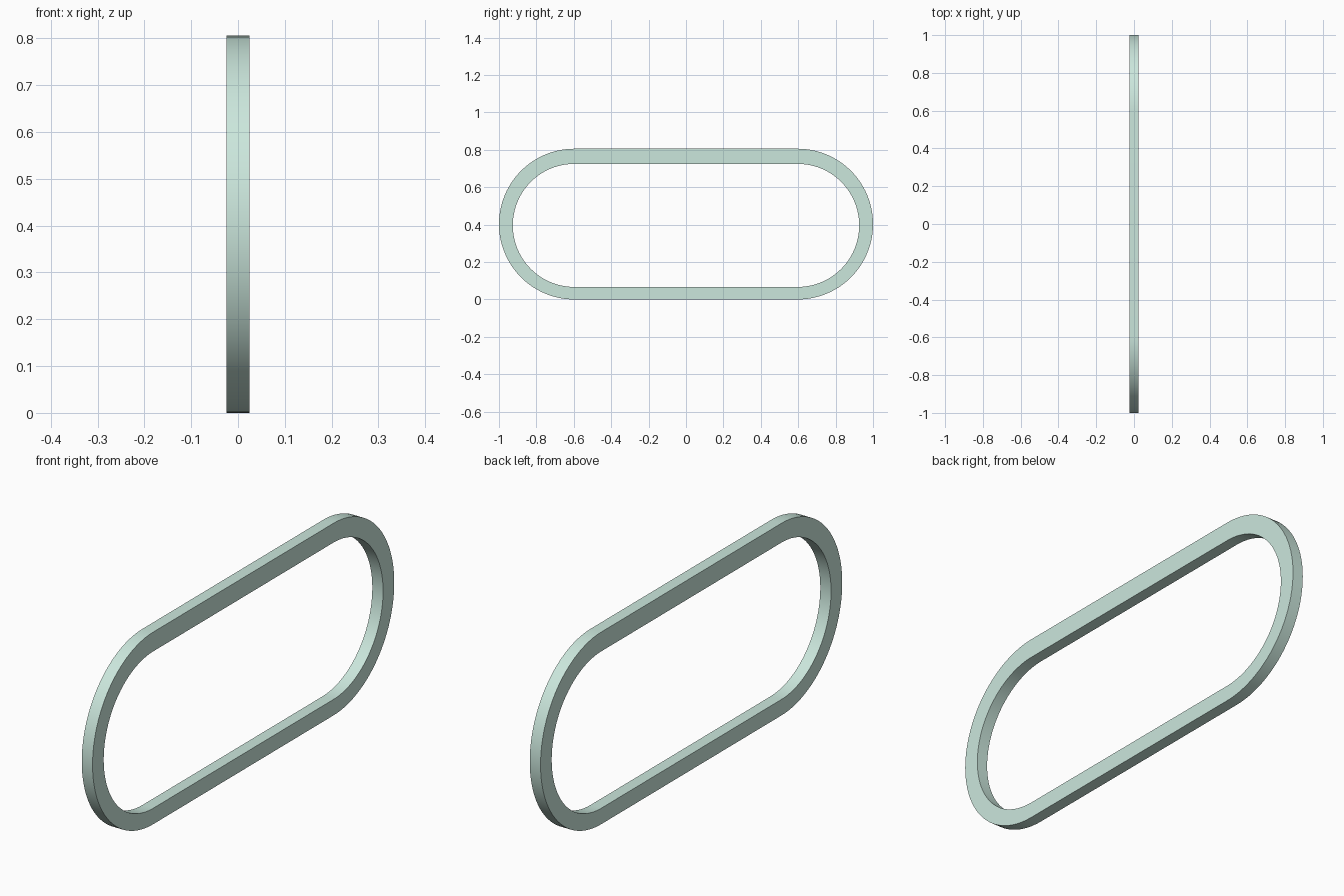
import bpy, bmesh
from math import pi, sin, cos, radians

if "Cube" in bpy.data.objects:
    bpy.data.objects.remove(bpy.data.objects["Cube"])

HALF_X = 0.025   # half thickness of the ring
HALF_STRAIGHT = 0.597
SEG = 48         # segments per rounded end


def stadium(radius, zc):
    """Closed slot outline in the YZ plane."""
    pts = []
    for side, start in ((1, -pi / 2), (-1, pi / 2)):
        for i in range(SEG + 1):
            a = start + pi * i / SEG
            pts.append((side * HALF_STRAIGHT + radius * cos(a), zc + radius * sin(a)))
    return pts


# Slot-shaped ring: the opening sits slightly low, so the top bar is thicker
outer = stadium(0.403, 0.403)
inner = stadium(0.329, 0.396)

bm = bmesh.new()
loops = [[bm.verts.new((x, y, z)) for y, z in pts]
         for pts, x in ((outer, HALF_X), (inner, HALF_X), (inner, -HALF_X), (outer, -HALF_X))]
n = len(outer)
for k in range(4):
    a, b = loops[k], loops[(k + 1) % 4]
    for i in range(n):
        j = (i + 1) % n
        bm.faces.new((a[i], a[j], b[j], b[i]))
bmesh.ops.recalc_face_normals(bm, faces=bm.faces)

mesh = bpy.data.meshes.new("slot_ring")
bm.to_mesh(mesh)
bm.free()
ring = bpy.data.objects.new("slot_ring", mesh)
bpy.context.collection.objects.link(ring)

# Smooth curved walls, sharp rims
bpy.context.view_layer.objects.active = ring
ring.select_set(True)
bpy.ops.object.shade_smooth_by_angle(angle=radians(30))

# Pale green finish
mat = bpy.data.materials.new("pale_green")
mat.diffuse_color = (0.6, 0.8, 0.72, 1)
mat.use_nodes = True
mat.node_tree.nodes["Principled BSDF"].inputs["Base Color"].default_value = mat.diffuse_color
mesh.materials.append(mat)
